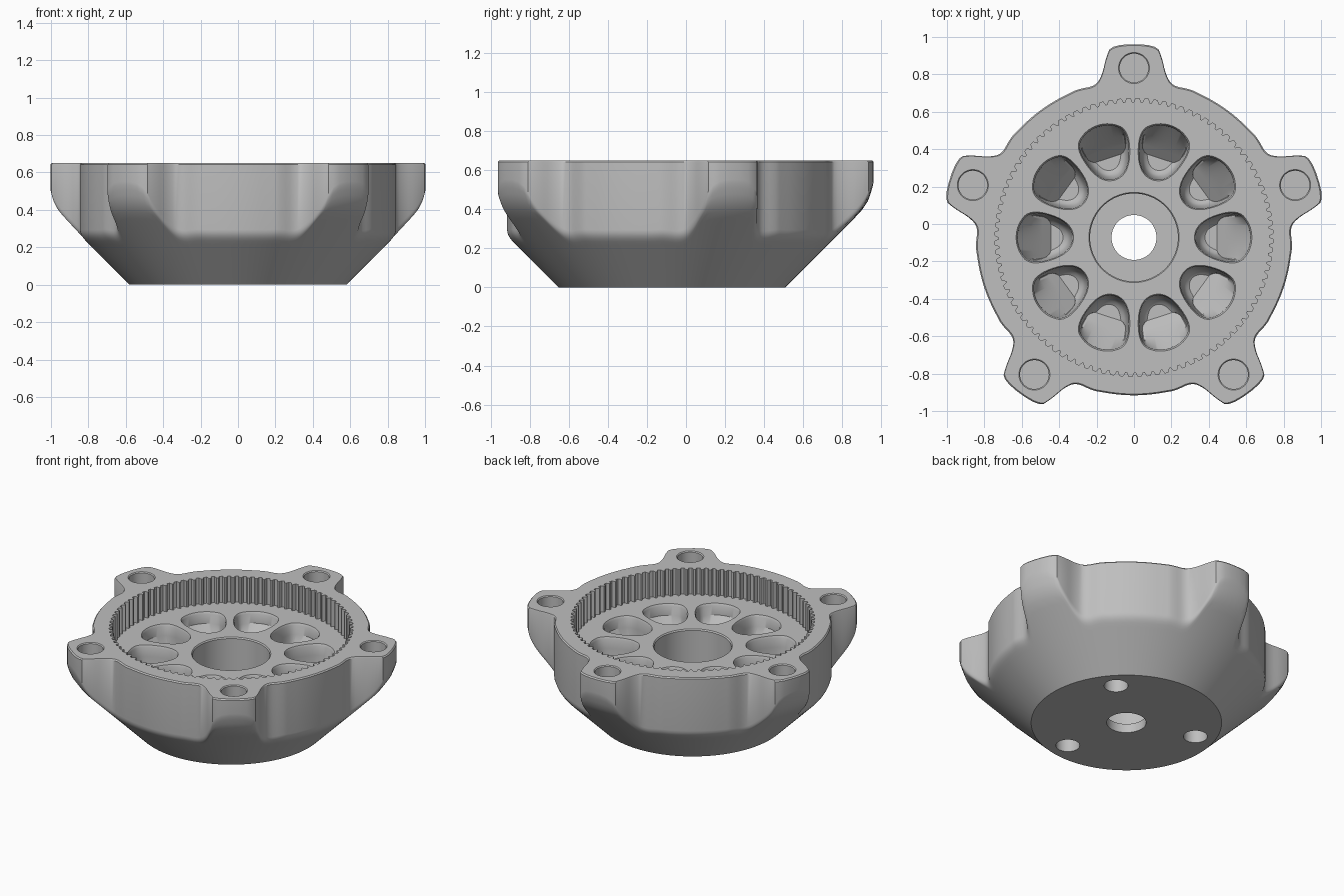
import bpy
import bmesh
from math import sin, cos, pi, radians, sqrt, hypot

cube = bpy.data.objects.get("Cube")
if cube:
    bpy.data.objects.remove(cube, do_unlink=True)

TOP, FLOOR, BASE_R, RIM_R = 0.65, 0.475, 0.58, 0.845
CENTRE_Y = -0.072

grey = bpy.data.materials.new("cast_grey")
grey.use_nodes = True
colour = (0.52, 0.52, 0.52, 1)
grey.diffuse_color = colour
grey.node_tree.nodes["Principled BSDF"].inputs["Base Color"].default_value = colour


def turn(x, y, a):
    return x * cos(a) - y * sin(a), x * sin(a) + y * cos(a)


def round_corners(pts, times):
    """Corner cutting on a closed outline."""
    for _ in range(times):
        out = []
        for (ax, ay), (bx, by) in zip(pts, pts[1:] + pts[:1]):
            out.append((ax * .75 + bx * .25, ay * .75 + by * .25))
            out.append((ax * .25 + bx * .75, ay * .25 + by * .75))
        pts = out
    return pts


def loft(bm, rings):
    """Closed solid through rings of equal point count."""
    vs = [[bm.verts.new(p) for p in ring] for ring in rings]
    n = len(vs[0])
    for a, b in zip(vs, vs[1:]):
        for i in range(n):
            j = (i + 1) % n
            bm.faces.new((a[i], a[j], b[j], b[i]))
    bm.faces.new(vs[0][::-1])
    bm.faces.new(vs[-1])


def turned(bm, profile, x=0, y=0, n=64):
    loft(bm, [[(x + r * cos(2 * pi * i / n), y + r * sin(2 * pi * i / n), z)
               for i in range(n)] for r, z in profile])


def finish(bm, name):
    bmesh.ops.recalc_face_normals(bm, faces=bm.faces)
    mesh = bpy.data.meshes.new(name)
    bm.to_mesh(mesh)
    bm.free()
    ob = bpy.data.objects.new(name, mesh)
    bpy.context.collection.objects.link(ob)
    return ob


# Housing outline: round body with five rounded mounting lugs
half_lug = [(0.12, 1.033), (0.15, 0.96), (0.17, 0.87), (0.205, 0.81), (0.3, 0.793)]
outline = []
for k in range(5):
    a = radians(90 + 72 * k)
    outline += [turn(v, -u, a) for u, v in reversed(half_lug)]
    outline += [turn(v, u, a) for u, v in half_lug]
    outline += [(RIM_R * cos(a + radians(d)), RIM_R * sin(a + radians(d)))
                for d in range(24, 49, 6)]
outline = round_corners(outline, 2)


def underside(r):
    """Height of the cone, which curves to vertical near the lug tips."""
    if r < 0.952:
        return r - BASE_R
    return 0.584 - sqrt(max(0.0, 0.09 - (r - 0.74) ** 2))


# Housing body: each column follows the cone, a small fillet, then the wall
STEPS, FILLET = 12, 0.03
columns = []
for x, y in outline:
    r = hypot(x, y)
    start = r - FILLET
    col = [(s, underside(s)) for s in
           (BASE_R + (start - BASE_R) * i / STEPS for i in range(STEPS + 1))]
    z0, z1, z2 = underside(start), underside(r), underside(r) + FILLET
    for t in (0.25, 0.5, 0.75, 1):
        p, q, w = (1 - t) ** 2, 2 * t * (1 - t), t * t
        col.append((p * start + (q + w) * r, p * z0 + q * z1 + w * z2))
    col += [(r, TOP - 0.008), (r - 0.007, TOP)]
    columns.append([(s * x / r, s * y / r, z) for s, z in col])
bm = bmesh.new()
loft(bm, list(zip(*columns)))
housing = finish(bm, "gear_housing")
housing.data.materials.append(grey)

cutters = []

# Ring gear recess
TEETH = 96
bm = bmesh.new()
teeth = []
for i in range(TEETH):
    for f, r in ((0, 0.722), (0.22, 0.722), (0.42, 0.743), (0.8, 0.743)):
        a = 2 * pi * (i + f) / TEETH
        teeth.append((r * cos(a), r * sin(a)))
loft(bm, [[(x, y, z) for x, y in teeth] for z in (FLOOR, TOP + 0.1)])
cutters.append(finish(bm, "ring_gear_cutter"))

# Stepped centre bore
bm = bmesh.new()
turned(bm, [(0.245, 0.49), (0.241, FLOOR), (0.235, 0.467), (0.235, 0.06),
            (0.12, 0.06), (0.12, -0.1)], n=96)
cutters.append(finish(bm, "bore_cutter"))

# Ten lightening pockets with outer walls that follow the cone
half_pocket = [(0.33, 0.075), (0.545, 0.15), (0.622, 0.06)]
pocket = round_corners([(a, -b) for a, b in half_pocket]
                       + half_pocket[::-1], 3)
levels = [(0.49, 1.06), (FLOOR, 1.05), (0.462, 1), (0.4, 0.99), (0.3, 0.95),
          (0.25, 0.88), (0.22, 0.78), (0.205, 0.62)]
bm = bmesh.new()
for k in range(10):
    rings = []
    for z, s in levels:
        ring = []
        for a, b in pocket:
            a = min(0.46 + (a - 0.46) * s, z + 0.24)
            ring.append((*turn(a, b * s, k * pi / 5), z))
        rings.append(ring)
    loft(bm, rings)
cutters.append(finish(bm, "pocket_cutter"))

# Blind bolt holes in the lugs and three in the base
bm = bmesh.new()
for k in range(5):
    x, y = turn(0.906, 0, radians(90 + 72 * k))
    turned(bm, [(0.083, TOP + 0.05), (0.083, TOP), (0.077, TOP - 0.006),
                (0.077, 0.51)], x, y, 48)
for k in range(3):
    x, y = turn(0.453, 0, radians(42 + 120 * k))
    turned(bm, [(0.073, -0.1), (0.073, 0.12)], x, y, 48)
cutters.append(finish(bm, "bolt_hole_cutter"))

# Cut everything out of the housing
bpy.ops.object.select_all(action="DESELECT")
bpy.context.view_layer.objects.active = housing
housing.select_set(True)
for cutter in cutters:
    cutter.hide_render = True
    mod = housing.modifiers.new(cutter.name, "BOOLEAN")
    mod.operation = "DIFFERENCE"
    mod.solver = "EXACT"
    mod.object = cutter
    bpy.ops.object.modifier_apply(modifier=mod.name)
for cutter in cutters:
    bpy.data.objects.remove(cutter, do_unlink=True)

housing.location.y = CENTRE_Y
bpy.ops.object.shade_smooth_by_angle(angle=radians(32))
